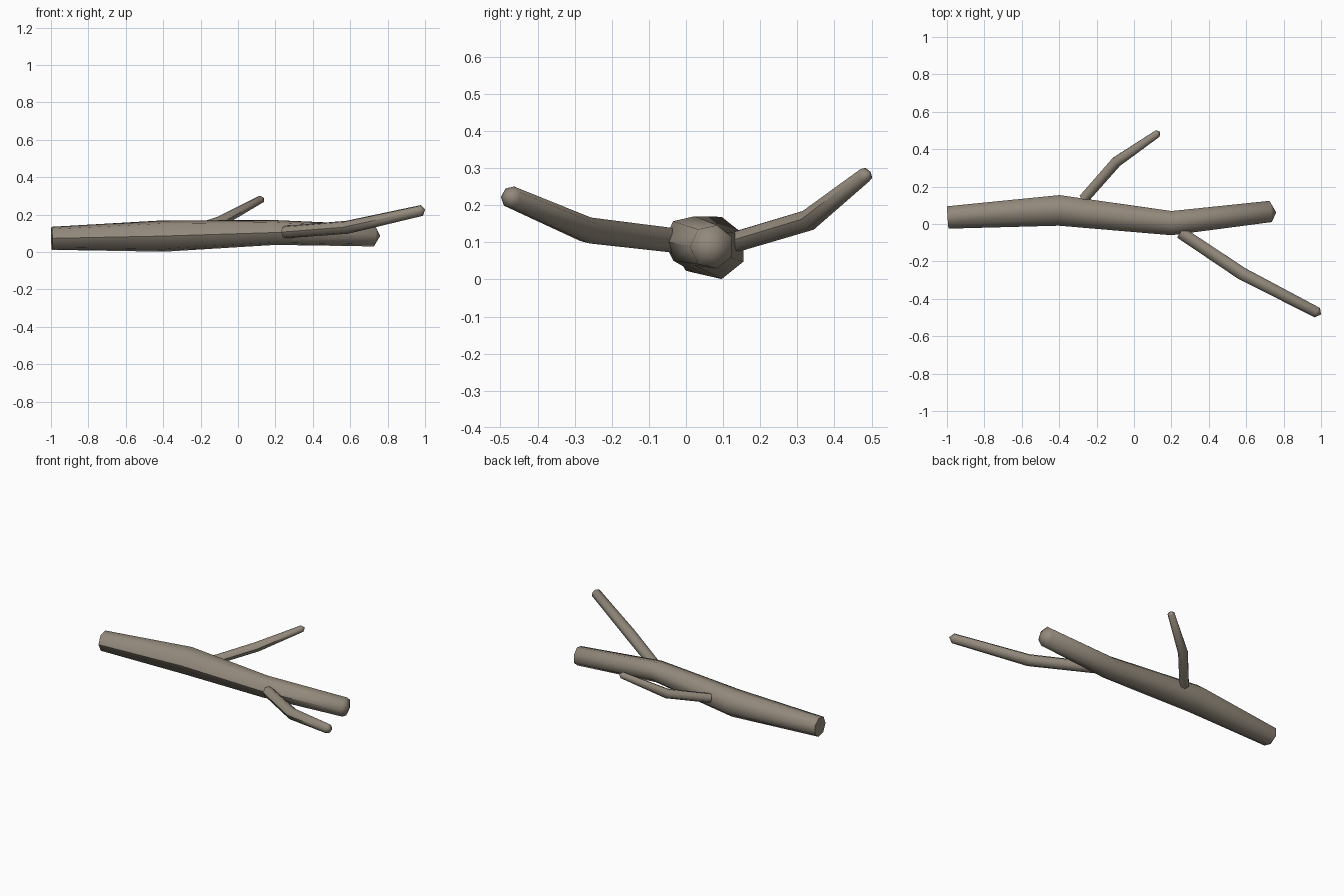
import bpy, bmesh, math
from mathutils import Vector

if "Cube" in bpy.data.objects:
    bpy.data.objects.remove(bpy.data.objects["Cube"])

bark = bpy.data.materials.new("grey_brown_bark")
bark.diffuse_color = (0.29, 0.25, 0.20, 1)
bark.use_nodes = True
bark.node_tree.nodes["Principled BSDF"].inputs["Base Color"].default_value = bark.diffuse_color
SIDES = 7


def limb(name, path, tip):
    """Seven-sided tapering limb: path of (x, y, z, radius), flat base, blunt pointed tip."""
    pts = [Vector(p[:3]) for p in path]
    bm = bmesh.new()
    rings = []
    for i, p in enumerate(pts):
        t = Vector()
        if i > 0:
            t += (p - pts[i - 1]).normalized()
        if i < len(pts) - 1:
            t += (pts[i + 1] - p).normalized()
        t.normalize()
        side = t.cross(Vector((0, 0, 1))).normalized()
        up = side.cross(t)
        ring = []
        for k in range(SIDES):
            a = 2 * math.pi * k / SIDES
            ring.append(bm.verts.new(p + path[i][3] * (side * math.cos(a) + up * math.sin(a))))
        rings.append(ring)
    # bark walls
    for a, b in zip(rings, rings[1:]):
        for k in range(SIDES):
            n = (k + 1) % SIDES
            bm.faces.new((a[k], a[n], b[n], b[k]))
    # flat cut base and pointed tip
    base = bm.faces.new(rings[0])
    apex = bm.verts.new(tip)
    for k in range(SIDES):
        bm.faces.new((rings[-1][k], rings[-1][(k + 1) % SIDES], apex))
    bmesh.ops.recalc_face_normals(bm, faces=bm.faces)
    for f in bm.faces:
        f.smooth = True
    # crisp cut rim and one crisp ridge along the limb
    for e in base.edges:
        e.smooth = False
    for a, b in zip(rings, rings[1:]):
        bm.edges.get((a[0], b[0])).smooth = False
    me = bpy.data.meshes.new(name)
    bm.to_mesh(me)
    bm.free()
    me.materials.append(bark)
    ob = bpy.data.objects.new(name, me)
    bpy.context.collection.objects.link(ob)


# main stem
limb("main_stem", [(-0.996, 0.038, 0.073, 0.063), (-0.40, 0.077, 0.085, 0.086),
                   (0.20, 0.008, 0.104, 0.068), (0.73, 0.070, 0.088, 0.060)],
     (0.76, 0.062, 0.086))
# front twig
limb("front_twig", [(0.25, -0.045, 0.106, 0.034), (0.58, -0.265, 0.132, 0.036),
                    (0.98, -0.472, 0.222, 0.030)], (1.0, -0.484, 0.227))
# back twig
limb("back_twig", [(-0.27, 0.135, 0.103, 0.029), (-0.095, 0.333, 0.162, 0.030),
                   (0.125, 0.484, 0.282, 0.021)], (0.138, 0.494, 0.288))
